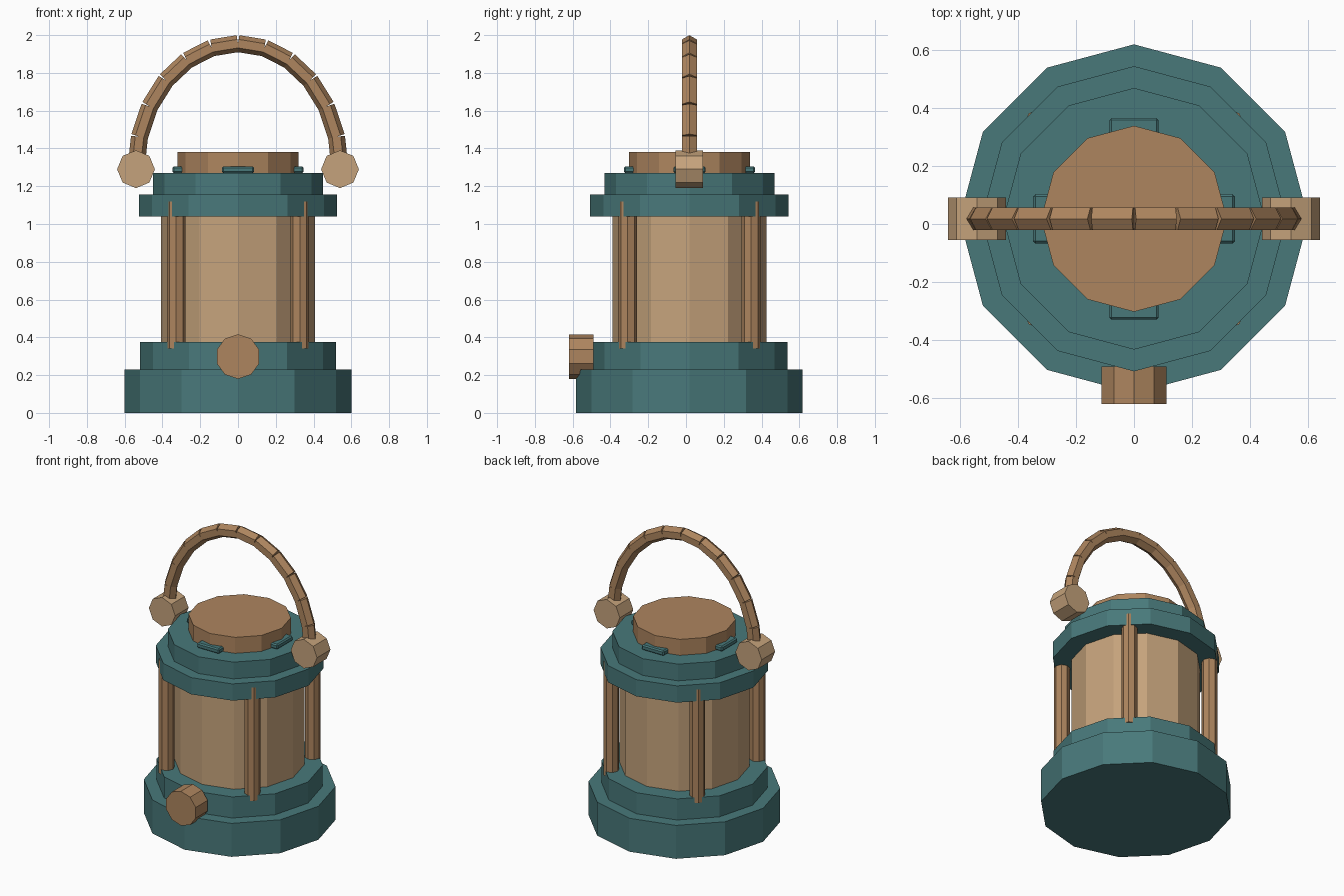
import bpy, bmesh, math
from mathutils import Matrix, Vector

if "Cube" in bpy.data.objects:
    bpy.data.objects.remove(bpy.data.objects["Cube"])

CY = 0.018  # depth centre of the lantern body


def material(name, rgb):
    m = bpy.data.materials.new(name)
    m.diffuse_color = (*rgb, 1)
    m.use_nodes = True
    m.node_tree.nodes["Principled BSDF"].inputs["Base Color"].default_value = m.diffuse_color
    return m


TEAL = material("teal_metal", (0.065, 0.19, 0.195))
BRONZE = material("bronze", (0.42, 0.235, 0.113))
TAN = material("tan", (0.56, 0.365, 0.2))


def finish(name, bm, mat):
    me = bpy.data.meshes.new(name)
    bm.to_mesh(me)
    bm.free()
    me.materials.append(mat)
    ob = bpy.data.objects.new(name, me)
    bpy.context.collection.objects.link(ob)
    return ob


def prism(name, sides, r, length, matrix, mat):
    bm = bmesh.new()
    bmesh.ops.create_cone(bm, cap_ends=True, segments=sides, radius1=r,
                          radius2=r, depth=length, matrix=matrix)
    return finish(name, bm, mat)


def upright(name, sides, r, z0, z1, mat, x=0, y=0):
    m = Matrix.Translation((x, CY + y, (z0 + z1) / 2))
    return prism(name, sides, r, z1 - z0, m, mat)


def facing_front(name, sides, r, x, y0, y1, z, mat):
    m = Matrix.Translation((x, (y0 + y1) / 2, z)) @ Matrix.Rotation(math.pi / 2, 4, 'X')
    return prism(name, sides, r, y1 - y0, m, mat)


# Stacked body
upright("base", 12, 0.60, 0, 0.23, TEAL)
upright("base_step", 12, 0.52, 0.23, 0.375, TEAL)
upright("glass", 12, 0.407, 0.375, 1.04, TAN)
upright("upper_ring", 12, 0.525, 1.04, 1.155, TEAL)
upright("upper_step", 12, 0.45, 1.155, 1.27, TEAL)
upright("cap", 12, 0.32, 1.27, 1.38, BRONZE)

# Four corner posts
for sx in (-1, 1):
    for sy in (-1, 1):
        upright("post", 8, 0.05, 0.34, 1.12, BRONZE, 0.327 * sx, 0.327 * sy)

# Bevelled vents around the cap
for i in range(4):
    bm = bmesh.new()
    bmesh.ops.create_cube(bm, size=1, matrix=Matrix.Diagonal((0.17, 0.1, 0.036, 1)))
    bmesh.ops.bevel(bm, geom=bm.edges[:], offset=0.008, segments=1, affect='EDGES')
    bm.transform(Matrix.Translation((0, CY, 1.287))
                 @ Matrix.Rotation(i * math.pi / 2, 4, 'Z')
                 @ Matrix.Translation((0, -0.297, 0)))
    finish("vent", bm, TEAL)

# Front dial
facing_front("dial", 10, 0.118, 0, -0.62, -0.49, 0.298, BRONZE)

# Handle pivots
for sx in (-1, 1):
    facing_front("handle_pivot", 8, 0.10, 0.54 * sx, CY - 0.073, CY + 0.073, 1.29, TAN)

# Arched handle made of straight hexagonal segments
arc = [Vector((0.54 * math.cos(a), CY, 1.29 + 0.665 * math.sin(a)))
       for a in (math.pi * i / 12 for i in range(13))]
for p, q in zip(arc, arc[1:]):
    z = (q - p).normalized()
    x = Vector((0, 1, 0))
    m = Matrix((x, z.cross(x), z)).transposed().to_4x4()
    m.translation = (p + q) / 2
    prism("handle_segment", 6, 0.045, (q - p).length, m, BRONZE)
